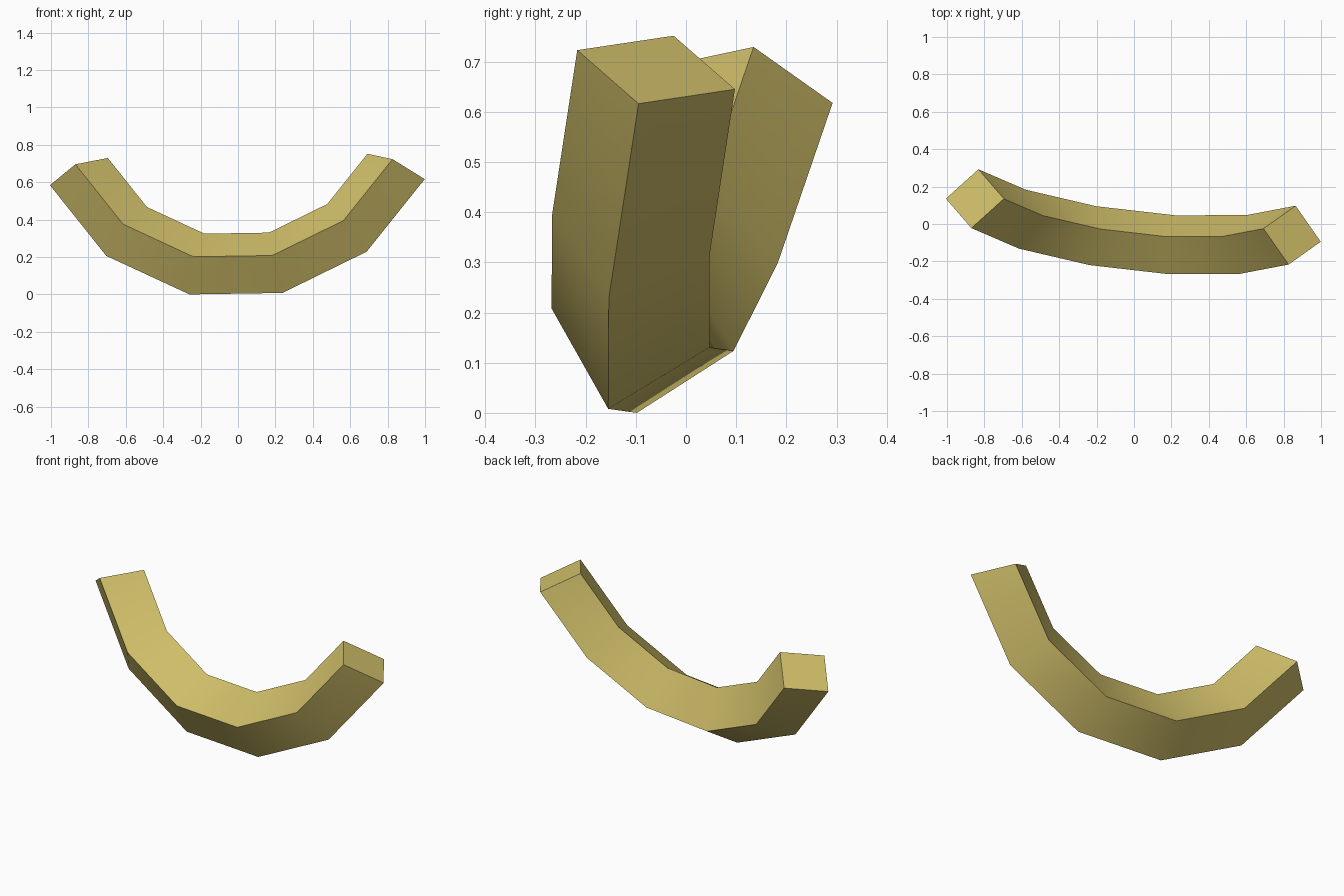
import bpy
import bmesh
from math import sin, cos, radians
from mathutils import Vector

cube = bpy.data.objects.get("Cube")
if cube:
    bpy.data.objects.remove(cube, do_unlink=True)

# Single brass-yellow material
mat = bpy.data.materials.new("dull_yellow")
mat.use_nodes = True
colour = (0.62, 0.51, 0.14, 1.0)
mat.diffuse_color = colour
bsdf = next(n for n in mat.node_tree.nodes if n.type == 'BSDF_PRINCIPLED')
bsdf.inputs["Base Color"].default_value = colour

# Tilted arc frame: side runs along the chord, down points to the arc's lowest point
side = Vector((0.993, -0.114, 0.016)).normalized()
normal = Vector((-0.115, -0.964, 0.239)).normalized()
down = side.cross(normal).normalized()
centre = Vector((0.002, 0.133, 1.058))

RADIUS = 0.942
STEP = 26.0
RINGS = 6
# Diamond section: (outward, sideways) offsets
SECTION = [(0.171, 0), (0, 0.163), (-0.171, 0), (0, -0.163)]

# Sweep the section along the arc
bm = bmesh.new()
rings = []
for i in range(RINGS):
    a = radians(STEP * (i - (RINGS - 1) / 2))
    out = side * sin(a) + down * cos(a)
    rings.append([bm.verts.new(centre + out * (RADIUS + r) + normal * n)
                  for r, n in SECTION])
for r0, r1 in zip(rings, rings[1:]):
    for k in range(4):
        j = (k + 1) % 4
        bm.faces.new((r0[k], r0[j], r1[j], r1[k]))

# Flat end caps
bm.faces.new(rings[0])
bm.faces.new(rings[-1])
bmesh.ops.recalc_face_normals(bm, faces=bm.faces)

# Rest the lowest corner on the ground
low = min(v.co.z for v in bm.verts)
bmesh.ops.translate(bm, verts=bm.verts, vec=(0, 0, -low))

mesh = bpy.data.meshes.new("curved_bar")
bm.to_mesh(mesh)
bm.free()
mesh.materials.append(mat)
bar = bpy.data.objects.new("curved_bar", mesh)
bpy.context.collection.objects.link(bar)

# Smooth along the bend, sharp along the corners and caps
bpy.ops.object.select_all(action='DESELECT')
bar.select_set(True)
bpy.context.view_layer.objects.active = bar
bpy.ops.object.shade_smooth_by_angle(angle=radians(30))
